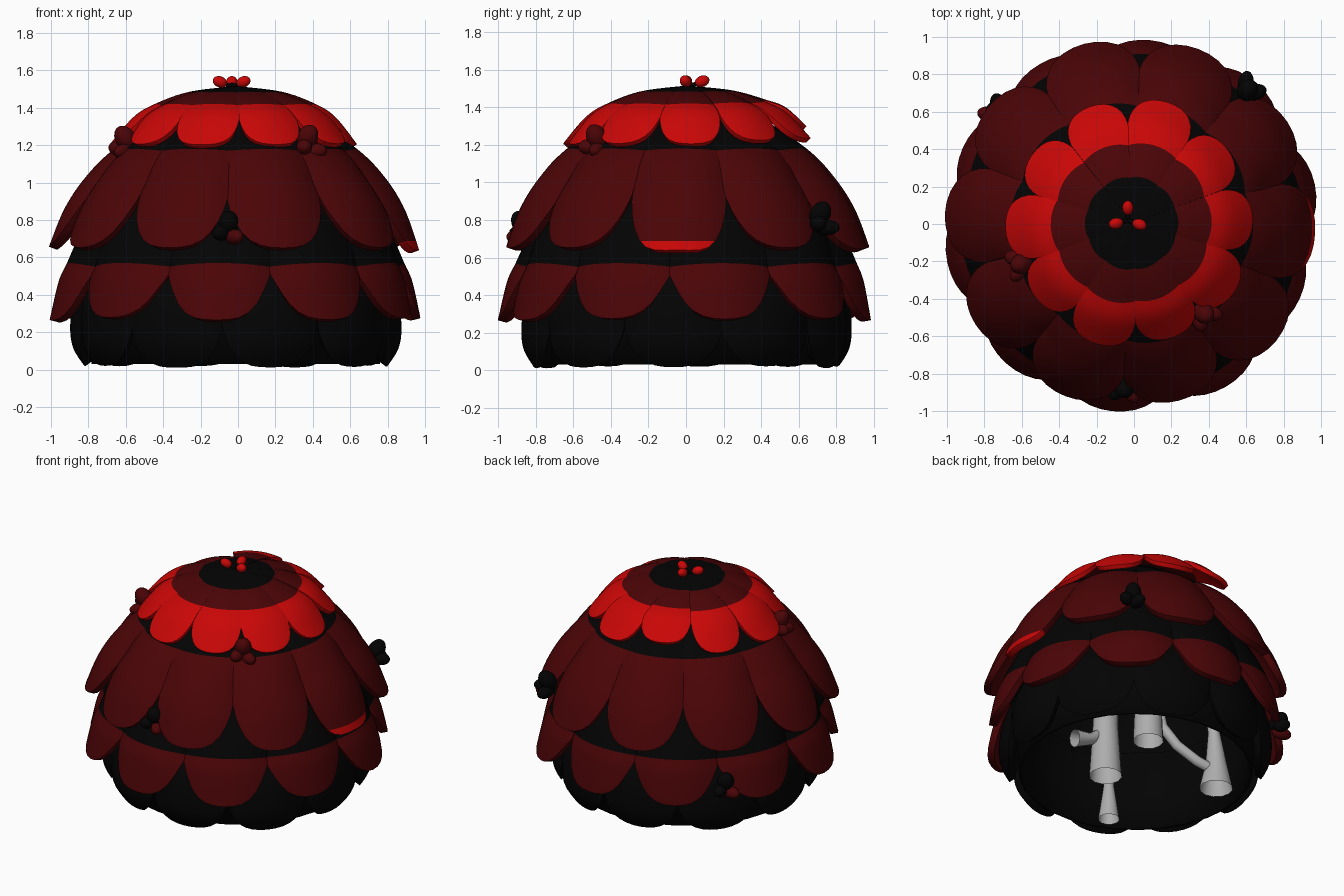
import bpy, bmesh, math, random
from mathutils import Vector

random.seed(4)
if "Cube" in bpy.data.objects:
    bpy.data.objects.remove(bpy.data.objects["Cube"], do_unlink=True)


def material(name, rgb):
    m = bpy.data.materials.new(name)
    m.use_nodes = True
    m.diffuse_color = (*rgb, 1)
    m.node_tree.nodes["Principled BSDF"].inputs["Base Color"].default_value = (*rgb, 1)
    return m


BLACK, DARK, BRIGHT, GREY = range(4)
MATS = [material("black", (0.001, 0.001, 0.001)), material("dark red", (0.07, 0.0013, 0.002)),
        material("bright red", (0.59, 0.002, 0.002)), material("stalk grey", (0.42, 0.42, 0.42))]
AXIS = Vector((-0.012, 0.004, 0))


def finish(bm, name, angle=50):
    mesh = bpy.data.meshes.new(name)
    bm.to_mesh(mesh)
    bm.free()
    for m in MATS:
        mesh.materials.append(m)
    mesh.shade_smooth()
    mesh.set_sharp_from_angle(angle=math.radians(angle))
    ob = bpy.data.objects.new(name, mesh)
    bpy.context.collection.objects.link(ob)
    return ob


def curve_point(points, t):
    """Smooth point on a profile, t counted in segments."""
    i = min(int(t), len(points) - 2)
    f = t - i
    p = [Vector(points[max(0, min(k, len(points) - 1))]) for k in range(i - 1, i + 3)]
    return 0.5 * (2 * p[1] + (p[2] - p[0]) * f + (2 * p[0] - 5 * p[1] + 4 * p[2] - p[3]) * f ** 2
                  + (3 * p[1] - p[0] - 3 * p[2] + p[3]) * f ** 3)


def tier(name, profile, colours, tip_start, first_angle, bulge, thick, dipped=None, lift=None):
    """Ring of ten rounded, puffed petals; one colour per profile segment, one tip may be dipped in bright red."""
    bm = bmesh.new()
    count, segs, sub, cols = 10, len(profile) - 1, 6, 16
    for k in range(count):
        centre = math.radians(first_angle + k * 360 / count)
        half = math.pi / count * random.uniform(0.99, 1.03)
        flare, longer = random.uniform(-0.015, 0.02), random.uniform(0.96, 1.05)
        if dipped == k:
            longer = 1.14
        rows, faces = [], []
        for i in range(segs * sub + 1):
            row = []
            for j in range(cols + 1):
                u = math.sin((j / cols - 0.5) * math.pi)
                t = i / sub
                if t > tip_start:
                    t = tip_start + (t - tip_start) * longer * math.sqrt(max(1 - u * u, 0.006))
                r, z = curve_point(profile, t)
                s = t / segs
                r += flare * s ** 2 - bulge * u * u * min(1, 2 * s)
                z -= 0.4 * bulge * u * u * min(1, 2 * s)
                if lift and k in lift:
                    z += lift[k] * s ** 2
                a = centre + u * half
                row.append(bm.verts.new(AXIS + Vector((r * math.cos(a), r * math.sin(a), z))))
            rows.append(row)
        for i in range(segs * sub):
            for j in range(cols):
                f = bm.faces.new((rows[i][j], rows[i + 1][j], rows[i + 1][j + 1], rows[i][j + 1]))
                f.material_index = colours[i // sub]
                faces.append(f)
        if dipped == k:
            verts = {v for f in faces for v in f.verts}
            edges = {e for f in faces for e in f.edges}
            cut = bmesh.ops.bisect_plane(bm, geom=faces + list(edges) + list(verts),
                                         plane_co=(0, 0, 0.688), plane_no=(0, 0, 1))
            for f in cut["geom"]:
                if isinstance(f, bmesh.types.BMFace) and f.calc_center_median().z < 0.688:
                    f.material_index = BRIGHT
    ob = finish(bm, name)
    solid = ob.modifiers.new("thickness", "SOLIDIFY")
    solid.thickness, solid.offset = thick, -1
    bev = ob.modifiers.new("soft rim", "BEVEL")
    bev.width, bev.segments, bev.limit_method, bev.angle_limit = 0.016, 3, "ANGLE", math.radians(55)


# Petal tiers from crown to base
tier("crown_petals", [(0.01, 1.515), (0.25, 1.485), (0.43, 1.42), (0.54, 1.35), (0.66, 1.205)],
     [BLACK, DARK, BRIGHT, BRIGHT], 2.85, 2, 0.015, 0.03, lift={3: 0.09, 2: 0.03, 1: 0.02})
tier("upper_petals", [(0.38, 1.36), (0.65, 1.18), (0.8, 1.03), (0.91, 0.86), (0.99, 0.65)],
     [BLACK, DARK, DARK, DARK], 2.3, -3, 0.05, 0.045, dipped=0)
tier("middle_petals", [(0.7, 0.96), (0.84, 0.72), (0.91, 0.57), (0.95, 0.47), (0.99, 0.27)],
     [BLACK, BLACK, DARK, DARK], 2.2, 12, 0.05, 0.045)
tier("base_petals", [(0.76, 0.6), (0.86, 0.4), (0.89, 0.25), (0.88, 0.12), (0.82, 0.015)],
     [BLACK] * 4, 1.7, -5, 0.045, 0.05)

# Hollow inner dome, open underneath
bm = bmesh.new()
wall = [(0.77, 0.03), (0.78, 0.3), (0.75, 0.6), (0.67, 0.9), (0.52, 1.15), (0.3, 1.36), (0.02, 1.46)]
rings = [[bm.verts.new(AXIS + Vector((r * math.cos(a), r * math.sin(a), z)))
          for a in (k * math.tau / 30 for k in range(30))] for r, z in wall]
for low, high in zip(rings, rings[1:]):
    for k in range(30):
        bm.faces.new((low[k], low[(k + 1) % 30], high[(k + 1) % 30], high[k]))
bm.faces.new(rings[-1])
finish(bm, "inner_dome").modifiers.new("thickness", "SOLIDIFY").thickness = 0.02


def lobe(bm, centre, direction, length, radius, colour):
    """Ellipsoid stretched along a direction."""
    turn = Vector(direction).to_track_quat("Z", "Y")
    made = bmesh.ops.create_uvsphere(bm, u_segments=16, v_segments=10, radius=1)
    for v in made["verts"]:
        c = v.co
        v.co = Vector(centre) + turn @ Vector((c.x * radius, c.y * radius, c.z * length))
    for f in {f for v in made["verts"] for f in v.link_faces}:
        f.material_index = colour


# Small bud clusters tucked between the petals: colours of the two lower lobes and the upper one
clusters = [("left_crown_bud", (0.385, -0.49, 1.19), DARK, DARK, DARK),
            ("right_crown_bud", (-0.62, -0.22, 1.185), DARK, DARK, DARK),
            ("back_bud", (0.62, 0.73, 0.78), BLACK, BLACK, BLACK),
            ("front_bud", (-0.05, -0.89, 0.73), DARK, BLACK, BLACK),
            ("rear_low_bud", (-0.75, 0.61, 0.36), DARK, BLACK, BLACK)]
for name, pos, first, second, top in clusters:
    bm = bmesh.new()
    p = Vector(pos)
    out = Vector((p.x, p.y, 0)).normalized()
    side = Vector((-out.y, out.x, 0))
    lobe(bm, p + 0.03 * side - Vector((0, 0, 0.02)), out + 0.6 * side, 0.07, 0.042, first)
    lobe(bm, p - 0.04 * side, out - 0.6 * side, 0.06, 0.042, second)
    lobe(bm, p + Vector((0, 0, 0.05)) - 0.02 * out, (out.x, out.y, 1.5), 0.075, 0.055, top)
    finish(bm, name)

# Three stamens at the crown
bm = bmesh.new()
for angle in (90, 195, 340):
    a = math.radians(angle)
    d = Vector((math.cos(a), math.sin(a), 0.4))
    root = Vector((-0.033, 0.02, 1.512))
    lobe(bm, root + 0.066 * d, d, 0.04, 0.03, BRIGHT)
    lobe(bm, root + 0.02 * d, d, 0.03, 0.012, BLACK)
finish(bm, "stamens")


def stalk(name, stations):
    """Tapered open tube through stations of (x, y, z, radius)."""
    cu = bpy.data.curves.new(name, "CURVE")
    cu.dimensions, cu.bevel_depth, cu.bevel_resolution = "3D", 1, 4
    sp = cu.splines.new("POLY")
    sp.points.add(len(stations) - 1)
    for pt, (x, y, z, r) in zip(sp.points, stations):
        pt.co, pt.radius = (x, y, z, 1), r
    sp.use_smooth = True
    cu.materials.append(MATS[GREY])
    ob = bpy.data.objects.new(name, cu)
    bpy.context.collection.objects.link(ob)


# Flared grey stalks inside the dome
stalk("main_stalk", [(0.1, -0.17, 0.03, 0.108), (0.1, -0.17, 0.4, 0.085), (0.09, -0.13, 1.3, 0.07)])
stalk("rear_stalk", [(0.18, 0.36, 0.03, 0.1), (0.18, 0.36, 0.4, 0.085), (0.17, 0.3, 1.15, 0.06)])
stalk("right_stalk", [(-0.56, 0.17, 0.03, 0.11), (-0.56, 0.17, 0.22, 0.07), (-0.55, 0.16, 0.45, 0.04),
                      (-0.48, 0.14, 0.95, 0.04)])
stalk("front_stalk", [(-0.28, -0.59, 0.03, 0.07), (-0.28, -0.59, 0.28, 0.035), (-0.27, -0.52, 0.85, 0.03)])
stalk("side_branch", [(0.34, -0.2, 0.24, 0.06), (0.22, -0.18, 0.27, 0.04), (0.1, -0.17, 0.36, 0.04)])
stalk("curved_branch", [(-0.54, 0.17, 0.16, 0.035), (-0.42, 0.14, 0.2, 0.035), (-0.3, 0.08, 0.3, 0.035),
                        (-0.22, 0.03, 0.43, 0.035), (-0.17, 0, 0.7, 0.035), (-0.12, 0, 1.35, 0.035)])
